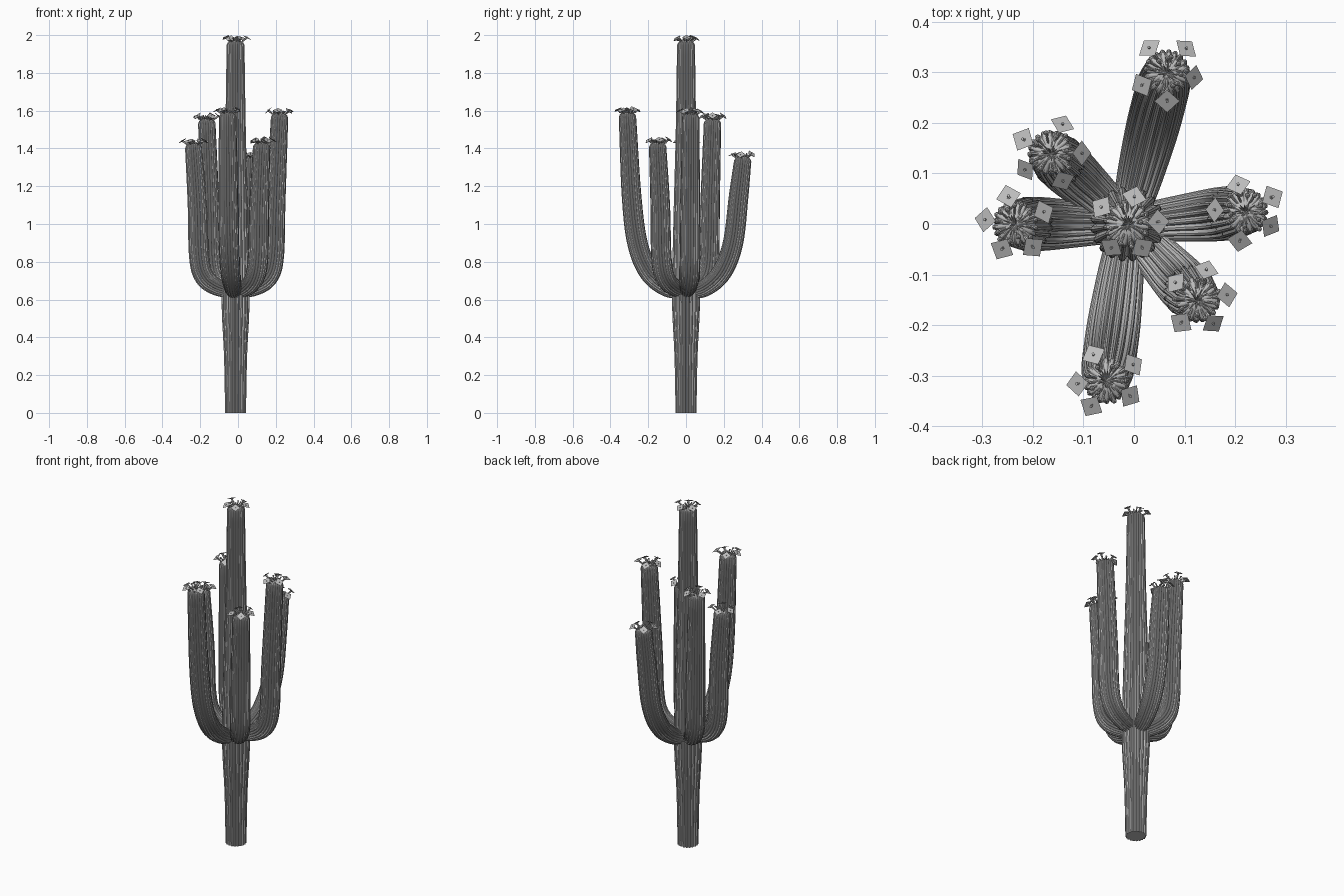
import bpy, bmesh, math, random
from mathutils import Vector, Matrix

random.seed(4)
cube = bpy.data.objects.get("Cube")
if cube:
    bpy.data.objects.remove(cube)

grey = bpy.data.materials.new("cactus grey")
grey.use_nodes = True
grey.diffuse_color = (0.5, 0.5, 0.5, 1)
grey.node_tree.nodes["Principled BSDF"].inputs["Base Color"].default_value = (0.5, 0.5, 0.5, 1)

RIBS = 20
RIB_SHAPE = (0.86, 0.97, 1.0, 0.97)   # narrow groove, rounded ridge
CENTRE = Vector((-0.013, 0, 0))
UP = Vector((0, 0, 1))


def finish(bm, name):
    bmesh.ops.recalc_face_normals(bm, faces=bm.faces)
    mesh = bpy.data.meshes.new(name)
    bm.to_mesh(mesh)
    bm.free()
    mesh.materials.append(grey)
    ob = bpy.data.objects.new(name, mesh)
    bpy.context.collection.objects.link(ob)
    bpy.ops.object.select_all(action='DESELECT')
    ob.select_set(True)
    bpy.context.view_layer.objects.active = ob
    bpy.ops.object.shade_smooth_by_angle(angle=math.radians(30))


def smooth_path(points, steps=8):
    """Catmull-Rom samples through (position, radius) points."""
    pts = [Vector((*p, r)) for p, r in points]
    pts = [2 * pts[0] - pts[1]] + pts + [2 * pts[-1] - pts[-2]]
    out = []
    for a, b, c, d in zip(pts, pts[1:], pts[2:], pts[3:]):
        for i in range(steps):
            t = i / steps
            out.append(0.5 * (2 * b + (c - a) * t + (2 * a - 5 * b + 4 * c - d) * t ** 2
                              + (3 * b - a - 3 * c + d) * t ** 3))
    out.append(pts[-2])
    return [(v.xyz, v[3]) for v in out]


def ribbed_stem(name, points, side):
    """Ribbed tube along a path lying in the plane square to side, with a domed tip."""
    path = smooth_path(points)
    tip, tip_r = path[-1]
    path += [(tip + UP * 0.012, tip_r * 0.88), (tip + UP * 0.02, tip_r * 0.6),
             (tip + UP * 0.024, tip_r * 0.2)]
    bm = bmesh.new()
    rings = []
    n = RIBS * len(RIB_SHAPE)
    for i, (p, r) in enumerate(path):
        tangent = path[min(i + 1, len(path) - 1)][0] - path[max(i - 1, 0)][0]
        across = tangent.normalized().cross(side)
        ring = []
        for k in range(n):
            a = math.tau * k / n
            rad = r * RIB_SHAPE[k % len(RIB_SHAPE)]
            ring.append(bm.verts.new(p + rad * (math.cos(a) * side + math.sin(a) * across)))
        rings.append(ring)
    for low, high in zip(rings, rings[1:]):
        for k in range(n):
            j = (k + 1) % n
            bm.faces.new((low[k], low[j], high[j], high[k]))
    bm.faces.new(rings[0])
    bm.faces.new(rings[-1])
    finish(bm, name)
    return path[-1][0]


def along(start, direction, length):
    return Matrix.Translation(start + direction * length) @ direction.to_track_quat('Z', 'Y').to_matrix().to_4x4()


def spike(bm, start, direction, length, r1, r2):
    bmesh.ops.create_cone(bm, cap_ends=True, segments=6, radius1=r1, radius2=r2,
                          depth=length, matrix=along(start, direction, length / 2))


def polar(angle, tilt):
    return Vector((math.cos(angle) * math.sin(tilt), math.sin(angle) * math.sin(tilt), math.cos(tilt)))


def flower_crown(name, top):
    bm = bmesh.new()
    spin = random.uniform(0, math.tau)
    # open flowers: a stalk, a square corolla and a small stamen
    for i in range(5):
        a = spin + math.tau * i / 5 + random.uniform(-0.2, 0.2)
        root = top + Vector((math.cos(a), math.sin(a), 0)) * 0.026 - UP * 0.014
        stalk, face = polar(a, 0.87), polar(a, random.uniform(0.4, 0.75))
        length = random.uniform(0.036, 0.046)
        spike(bm, root, stalk, length, 0.003, 0.006)
        head = root + stalk * length
        bmesh.ops.create_cone(bm, cap_ends=True, segments=4, radius1=0.02, radius2=0.025,
                              depth=0.003, matrix=along(head, face, 0))
        spike(bm, head, face, 0.005, 0.003, 0.003)
    # closed buds
    for i in range(13):
        a = spin + math.tau * i / 13 + random.uniform(-0.15, 0.15)
        d = polar(a, random.uniform(0.7, 1.35))
        root = top + Vector((math.cos(a), math.sin(a), 0)) * 0.016 - UP * 0.008
        length = random.uniform(0.015, 0.034)
        spike(bm, root, d, length, 0.002, 0.003)
        bmesh.ops.create_icosphere(bm, subdivisions=1, radius=0.0055,
                                   matrix=Matrix.Translation(root + d * length))
    # spines fanning out from the middle
    for i in range(22):
        spike(bm, top - UP * 0.005, polar(math.tau * i / 22, random.uniform(0.3, 1.4)), 0.026, 0.003, 0.0005)
    finish(bm, name)


# trunk
trunk = [(0, 0.056), (0.3, 0.062), (0.6, 0.075), (1.0, 0.068), (1.5, 0.055), (1.948, 0.048)]
tip = ribbed_stem("trunk", [(CENTRE + UP * z, r) for z, r in trunk], Vector((1, 0, 0)))
flower_crown("trunk_flowers", tip)

# arms: name -> tip x, tip y, height of the flowers, bend (wide or tight)
TIGHT = ((0, 0.64), (0.43, 0.665), (0.74, 0.72), (0.87, 0.83), (0.91, 1.1))
WIDE = ((0, 0.64), (0.32, 0.66), (0.63, 0.745), (0.83, 0.9), (0.93, 1.15))
RADII = (0.035, 0.046, 0.053, 0.054, 0.052, 0.046)
ARMS = {
    "back_arm": (0.065, 0.30, 1.385, WIDE),
    "back_right_arm": (-0.165, 0.14, 1.585, TIGHT),
    "right_arm": (-0.235, 0.0, 1.455, TIGHT),
    "front_arm": (-0.055, -0.31, 1.62, WIDE),
    "front_left_arm": (0.125, -0.15, 1.46, TIGHT),
    "left_arm": (0.22, 0.025, 1.615, TIGHT),
}
for name, (x, y, z, bend) in ARMS.items():
    reach = Vector((x, y, 0)) - CENTRE
    stations = list(bend) + [(1, z - 0.052)]
    points = [(CENTRE + reach * f + UP * h, r) for (f, h), r in zip(stations, RADII)]
    tip = ribbed_stem(name, points, reach.normalized().cross(UP))
    flower_crown(name + "_flowers", tip)
